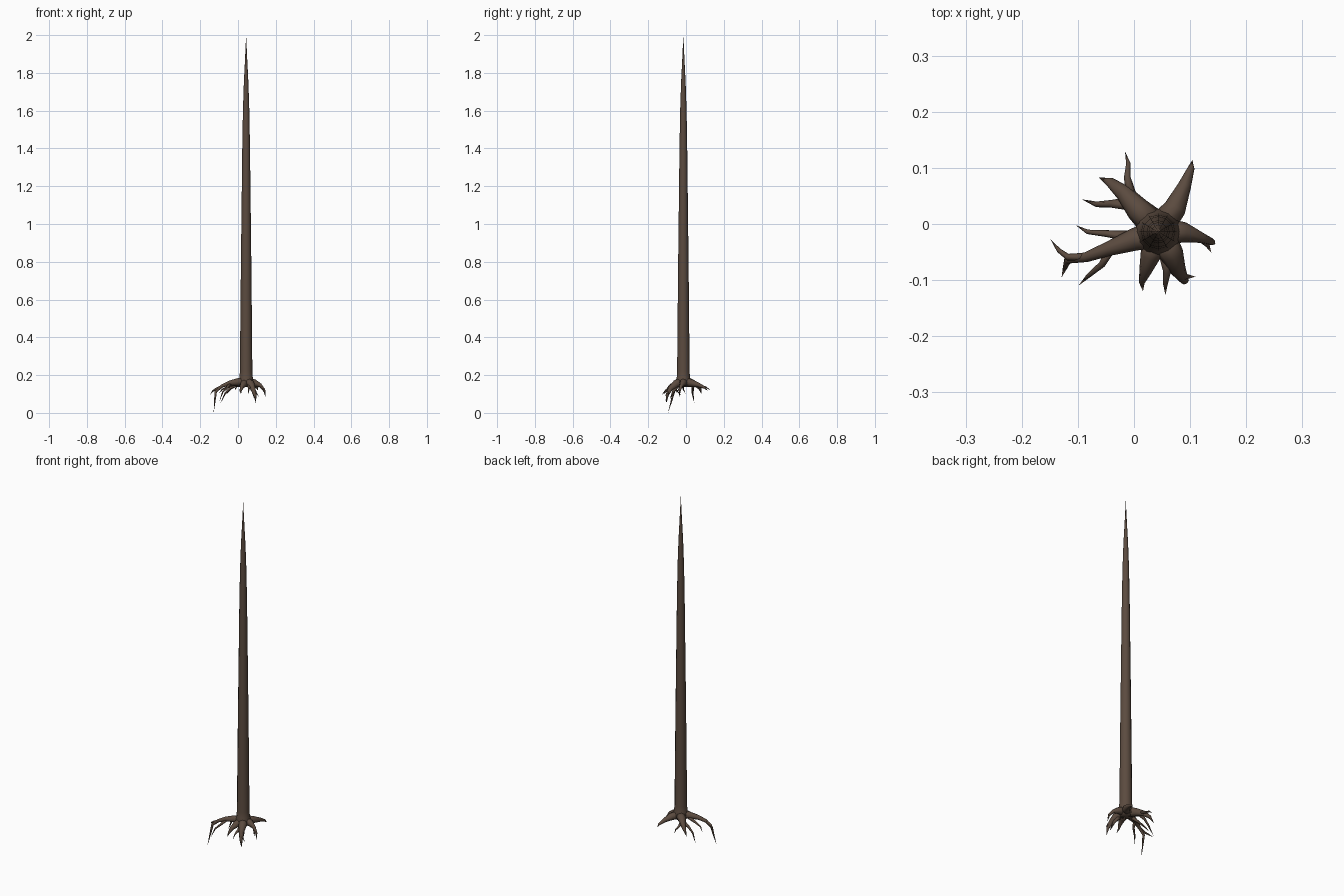
import bpy, bmesh, math
from mathutils import Vector

bark = bpy.data.materials.new("dark bark brown")
bark.diffuse_color = (0.105, 0.07, 0.05, 1)


def tube(name, path, sides):
    """Tapered tube along points (x, y, z, radius); zero radius makes a pointed end."""
    bm = bmesh.new()
    pts = [Vector(p[:3]) for p in path]
    rings = []
    for i, p in enumerate(pts):
        r = path[i][3]
        if r == 0:
            rings.append([bm.verts.new(p)])
            continue
        d = (pts[min(i + 1, len(pts) - 1)] - pts[max(i - 1, 0)]).normalized()
        ref = Vector((1, 0, 0)) if abs(d.z) > 0.97 else Vector((0, 0, 1))
        u = d.cross(ref).normalized()
        v = d.cross(u)
        rings.append([bm.verts.new(p + r * (math.cos(a) * u + math.sin(a) * v))
                      for a in (2 * math.pi * k / sides for k in range(sides))])
    for a, b in zip(rings, rings[1:]):
        for k in range(sides):
            n = (k + 1) % sides
            bm.faces.new((a[k], a[n], b[0]) if len(b) == 1 else (a[k], a[n], b[n], b[k]))
    bm.faces.new(rings[0][::-1])
    bmesh.ops.recalc_face_normals(bm, faces=bm.faces)
    for f in bm.faces:
        f.smooth = True
    me = bpy.data.meshes.new(name)
    bm.to_mesh(me)
    bm.free()
    me.materials.append(bark)
    ob = bpy.data.objects.new(name, me)
    bpy.context.collection.objects.link(ob)


# Trunk: flared foot, slow taper, sharp tip
cx, cy = 0.043, -0.014
tube("trunk", [(cx, cy, z, r) for z, r in (
    (0.138, 0.026), (0.15, 0.04), (0.168, 0.041), (0.19, 0.035), (0.22, 0.033),
    (0.5, 0.0305), (0.8, 0.0275), (1.1, 0.024), (1.4, 0.0205), (1.6, 0.017),
    (1.75, 0.012), (1.87, 0.006), (2.0, 0))], 12)

# Main roots spreading from the foot
main_roots = {
    "root_back_right": [(0.05, 0, 0.163, 0.025), (0.073, 0.028, 0.158, 0.02),
                        (0.09, 0.068, 0.147, 0.012), (0.102, 0.1, 0.133, 0.006), (0.104, 0.114, 0.118, 0)],
    "root_right": [(0.055, -0.014, 0.163, 0.025), (0.09, -0.015, 0.158, 0.018),
                   (0.118, -0.024, 0.146, 0.01), (0.139, -0.032, 0.122, 0.006), (0.145, -0.036, 0.085, 0)],
    "root_front_right": [(0.05, -0.025, 0.163, 0.026), (0.068, -0.055, 0.153, 0.021),
                         (0.079, -0.083, 0.128, 0.014), (0.09, -0.1, 0.093, 0.008), (0.095, -0.104, 0.05, 0)],
    "root_front": [(0.04, -0.025, 0.16, 0.024), (0.029, -0.057, 0.152, 0.018),
                   (0.02, -0.085, 0.137, 0.011), (0.014, -0.105, 0.115, 0.005), (0.016, -0.12, 0.098, 0)],
    "root_left": [(0.035, -0.018, 0.165, 0.026), (0.0, -0.028, 0.164, 0.02),
                  (-0.045, -0.044, 0.158, 0.013), (-0.085, -0.059, 0.142, 0.009),
                  (-0.118, -0.064, 0.113, 0.007), (-0.123, -0.078, 0.06, 0.004), (-0.129, -0.095, 0, 0)],
    "root_back_left": [(0.035, 0, 0.163, 0.027), (0.007, 0.026, 0.16, 0.022),
                       (-0.018, 0.055, 0.15, 0.015), (-0.042, 0.074, 0.13, 0.009), (-0.063, 0.083, 0.098, 0)],
}
for name, path in main_roots.items():
    tube(name, path, 8)

# Thin rootlets forking off the main roots
rootlets = [
    [(-0.085, -0.058, 0.142, 0.007), (-0.118, -0.059, 0.126, 0.006), (-0.134, -0.047, 0.115, 0.004), (-0.149, -0.027, 0.095, 0)],
    [(-0.042, -0.046, 0.153, 0.008), (-0.057, -0.072, 0.135, 0.006), (-0.081, -0.092, 0.11, 0.004), (-0.099, -0.11, 0.06, 0)],
    [(-0.005, -0.022, 0.155, 0.01), (-0.05, -0.017, 0.139, 0.006), (-0.083, -0.014, 0.125, 0.004), (-0.104, -0.002, 0.1, 0)],
    [(-0.008, 0.036, 0.15, 0.012), (-0.04, 0.036, 0.133, 0.007), (-0.067, 0.035, 0.105, 0.005), (-0.093, 0.044, 0.05, 0)],
    [(-0.003, 0.045, 0.153, 0.01), (-0.012, 0.083, 0.143, 0.006), (-0.01, 0.108, 0.135, 0.004), (-0.016, 0.129, 0.12, 0)],
    [(0.055, -0.05, 0.147, 0.012), (0.059, -0.085, 0.134, 0.007), (0.056, -0.108, 0.12, 0.004), (0.056, -0.127, 0.097, 0)],
    [(0.078, -0.08, 0.133, 0.01), (0.09, -0.094, 0.115, 0.006), (0.11, -0.094, 0.085, 0)],
    [(0.118, -0.023, 0.143, 0.008), (0.131, -0.038, 0.125, 0.004), (0.138, -0.051, 0.107, 0)],
    [(0.06, -0.04, 0.15, 0.012), (0.078, -0.066, 0.115, 0.007), (0.086, -0.085, 0.075, 0)],
]
for i, path in enumerate(rootlets):
    tube(f"rootlet_{i + 1}", path, 6)
